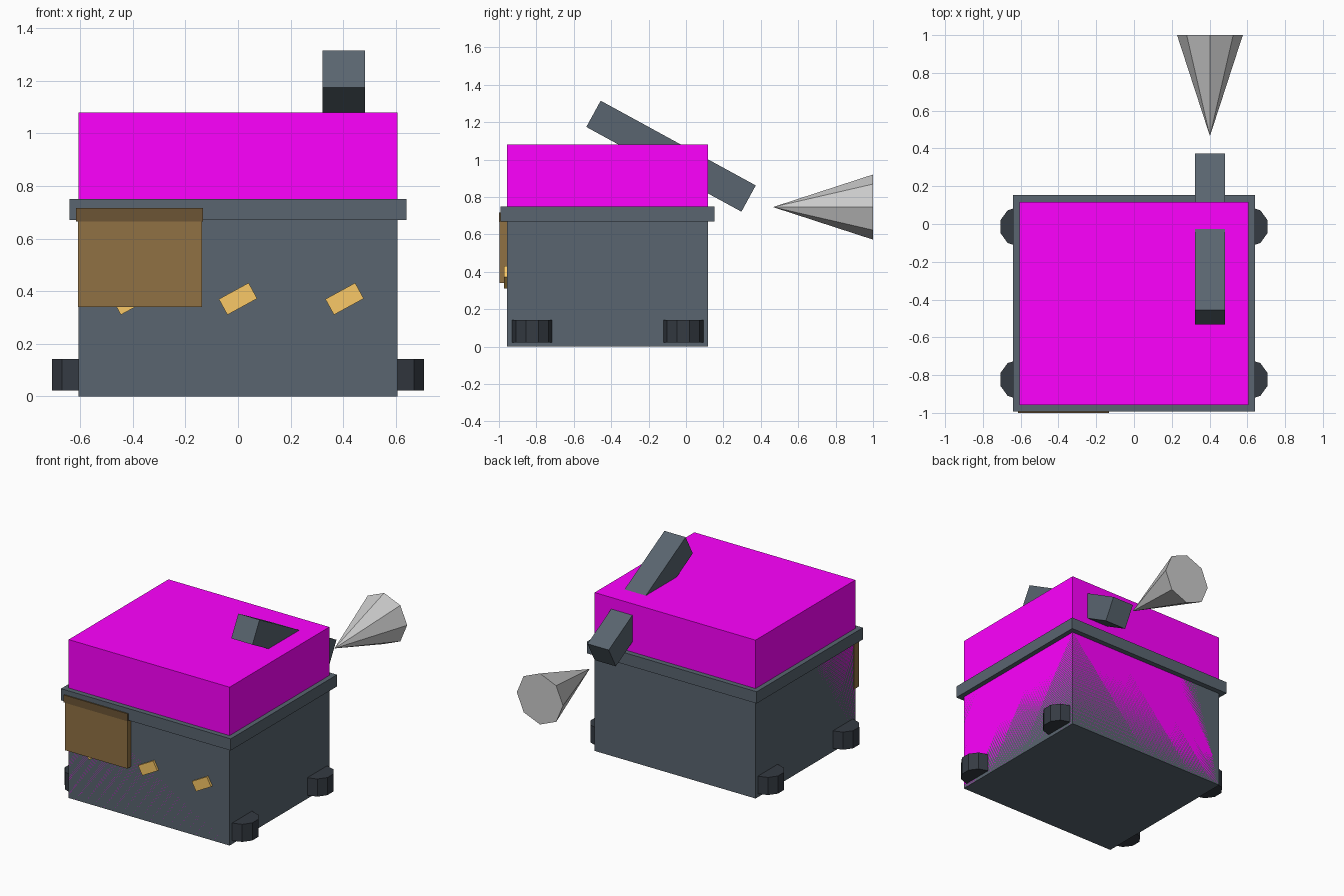
import bpy
import math

if "Cube" in bpy.data.objects:
    bpy.data.objects.remove(bpy.data.objects["Cube"])

YC = -0.42   # middle of the body along y
TILT = 0.5   # slant of the handle and the marks, in radians


def material(name, rgb):
    m = bpy.data.materials.new(name)
    m.diffuse_color = (*rgb, 1)
    m.use_nodes = True
    m.node_tree.nodes["Principled BSDF"].inputs["Base Color"].default_value = m.diffuse_color
    return m


slate = material("slate", (0.10, 0.13, 0.16))
dark = material("dark_rubber", (0.035, 0.043, 0.055))
magenta = material("magenta", (1, 0, 1))
brown = material("brown", (0.28, 0.165, 0.056))
dark_brown = material("dark_brown", (0.15, 0.09, 0.035))
yellow = material("yellow", (0.95, 0.58, 0.135))


def finish(name, mat):
    ob = bpy.context.object
    ob.name = name
    if mat:
        ob.data.materials.append(mat)
    return ob


def box(name, centre, size, mat, rot=(0, 0, 0)):
    bpy.ops.mesh.primitive_cube_add(size=1, location=centre, rotation=rot)
    ob = finish(name, mat)
    ob.scale = size
    return ob


# Body, coloured shell flush with it, and rim
box("body", (0, YC, 0.355), (1.214, 1.075, 0.71), slate)
box("shell", (0, YC, 0.54), (1.214, 1.075, 1.08), magenta)
box("rim", (0, YC, 0.71), (1.28, 1.145, 0.08), slate)

# Slanted bar passing through the top and back
box("slanted_bar", (0.402, -0.08, 1.018), (0.16, 0.945, 0.16), slate, (-TILT, 0, 0))

# Front flap with its hinge strip
box("front_flap", (-0.373, -0.967, 0.528), (0.472, 0.058, 0.376), brown)
box("flap_hinge", (-0.374, -0.975, 0.691), (0.482, 0.05, 0.051), dark_brown)

# Slanted marks on the front
for i in (-1, 0, 1):
    box(f"front_mark_{i + 2}", (0.405 * i, -0.96, 0.371), (0.129, 0.026, 0.068),
        yellow, (0, -TILT, 0))

# Corner wheels, ten-sided and lying flat
for sx, side in ((-1, "left"), (1, "right")):
    for y, end in ((-0.823, "front"), (-0.014, "back")):
        bpy.ops.mesh.primitive_cylinder_add(vertices=10, radius=0.107, depth=0.12,
                                            location=(sx * 0.606, y, 0.083))
        finish(f"{end}_{side}_wheel", dark)

# Cone at the back, point facing the bar
bpy.ops.mesh.primitive_cone_add(vertices=8, radius1=0.174, radius2=0, depth=0.535,
                                location=(0.402, 0.7325, 0.746),
                                rotation=(math.pi / 2, 0, 0))
finish("cone", None)
